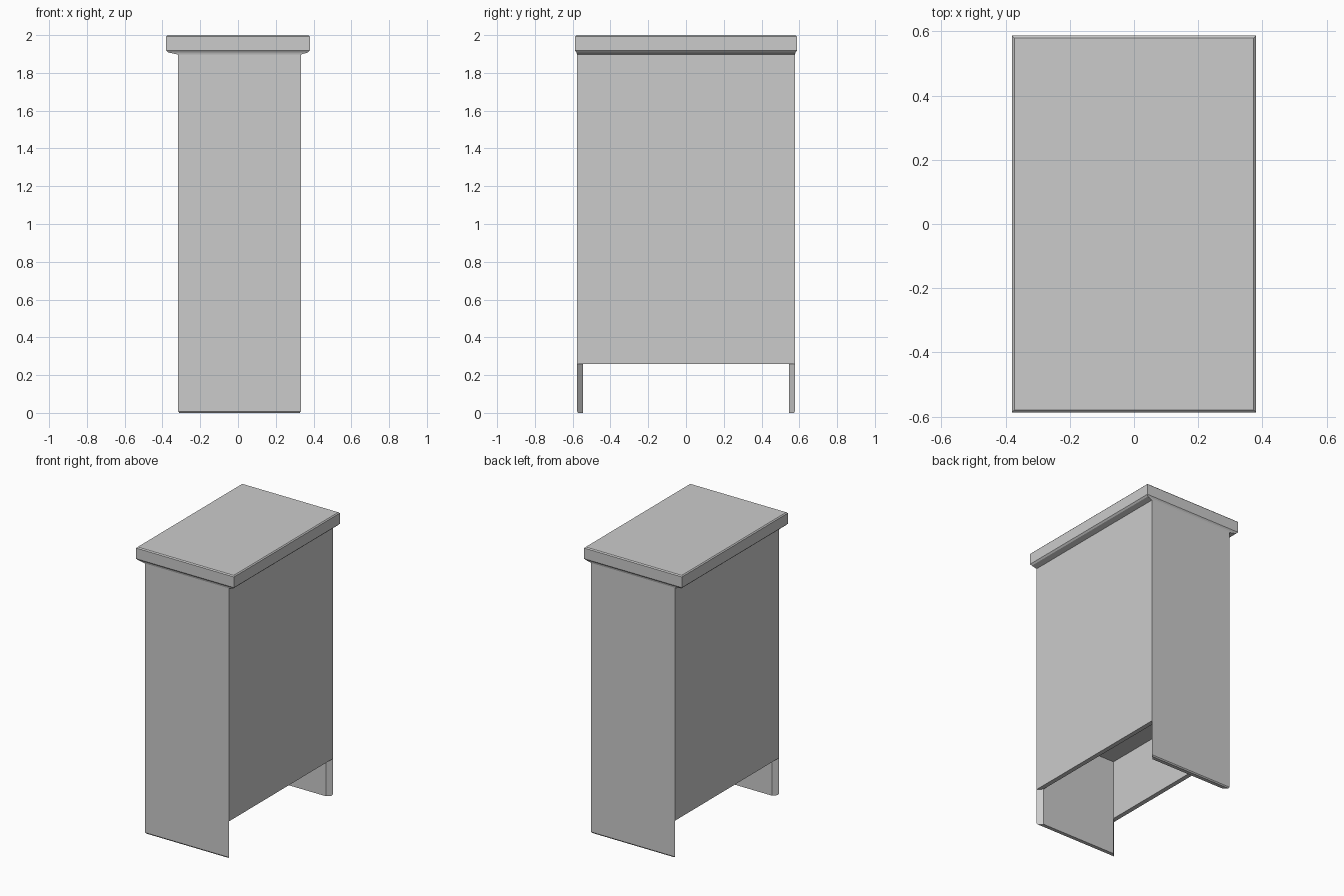
import bpy, bmesh

if "Cube" in bpy.data.objects:
    bpy.data.objects.remove(bpy.data.objects["Cube"])

X0, X1, Y = -0.317, 0.333, 0.577   # outer body outline
T = 0.032                          # panel thickness
TOP = 1.9


def loft(name, loops, bevel=0.0):
    """Solid skinned through a stack of horizontal loops."""
    bm = bmesh.new()
    rings = [[bm.verts.new(p) for p in loop] for loop in loops]
    n = len(rings[0])
    bm.faces.new(rings[0])
    bm.faces.new(rings[-1])
    for a, b in zip(rings, rings[1:]):
        for i in range(n):
            j = (i + 1) % n
            bm.faces.new((a[i], a[j], b[j], b[i]))
    bmesh.ops.recalc_face_normals(bm, faces=bm.faces)
    me = bpy.data.meshes.new(name)
    bm.to_mesh(me)
    bm.free()
    ob = bpy.data.objects.new(name, me)
    bpy.context.collection.objects.link(ob)
    if bevel:
        m = ob.modifiers.new("soft_edges", 'BEVEL')
        m.width, m.segments = bevel, 2
        m.limit_method = 'ANGLE'
        m.angle_limit = 1.2
    return ob


def prism(name, outline, z0, z1, inset_foot=0.0):
    return loft(name, [[(x, y, z) for x, y in outline] for z in (z0, z1)])


def rect(x0, x1, y, z):
    return [(x0, -y, z), (x1, -y, z), (x1, y, z), (x0, y, z)]


# end panels reach the floor; their vertical edges are mitred
for name, s in (("front_panel", -1), ("back_panel", 1)):
    rings = []
    for z, cut in ((0.0, 0.006), (0.008, 0.0), (TOP, 0.0)):
        yo, yi = s * (Y - cut), s * (Y - T)
        rings.append([(X0 + cut, yo, z), (X1 - cut, yo, z),
                      (X1 - T, yi, z), (X0 + T, yi, z)])
    loft(name, rings)

# long side panels stop above the floor
for name, xo, xi in (("left_panel", X0, X0 + T), ("right_panel", X1, X1 - T)):
    prism(name, [(xo, -Y), (xo, Y), (xi, Y - T), (xi, -Y + T)], 0.26, TOP)

# recessed floor inside the body
loft("inner_floor", [rect(X0 + T, X1 - T, Y - T, z) for z in (0.68, 0.71)])

# overhanging top with a shallow sloped underside
loft("top_slab", [rect(X0, X1, Y, 1.897),
                  rect(-0.37, 0.37, Y + 0.003, 1.908),
                  rect(-0.38, 0.38, 0.587, 1.918),
                  rect(-0.38, 0.38, 0.587, 1.993),
                  rect(-0.373, 0.373, 0.58, 2.0)])
